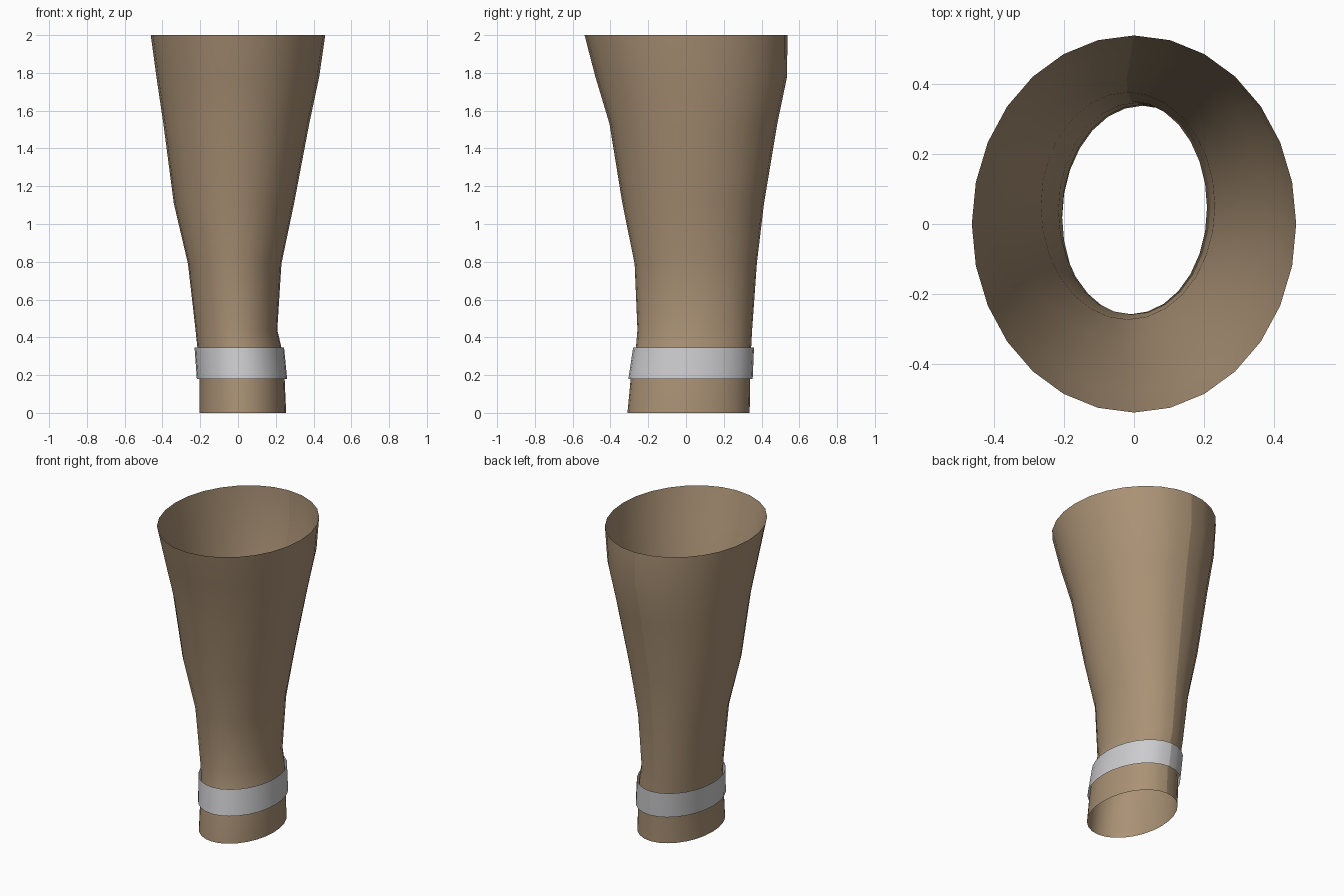
import bpy
import bmesh
from math import sin, cos, tau

SIDES = 28

cube = bpy.data.objects.get("Cube")
if cube:
    bpy.data.objects.remove(cube, do_unlink=True)


def make_material(name, rgb):
    mat = bpy.data.materials.new(name)
    colour = (*rgb, 1.0)
    mat.diffuse_color = colour
    mat.use_nodes = True
    bsdf = mat.node_tree.nodes["Principled BSDF"]
    bsdf.inputs["Base Color"].default_value = colour
    bsdf.inputs["Roughness"].default_value = 0.8
    return mat


def loft(name, rings, mat):
    """Open tube through elliptical rings given as (z, left x, right x, front y, back y)."""
    bm = bmesh.new()
    loops = []
    for z, x0, x1, y0, y1 in rings:
        cx, cy = (x0 + x1) / 2, (y0 + y1) / 2
        rx, ry = (x1 - x0) / 2, (y1 - y0) / 2
        loops.append([bm.verts.new((cx + rx * sin(tau * i / SIDES),
                                    cy + ry * cos(tau * i / SIDES), z))
                      for i in range(SIDES)])
    for low, high in zip(loops, loops[1:]):
        for i in range(SIDES):
            j = (i + 1) % SIDES
            face = bm.faces.new((low[j], low[i], high[i], high[j]))
            face.smooth = True
        # Seam down the middle of the back
        bm.edges.get((low[0], high[0])).smooth = False
    mesh = bpy.data.meshes.new(name)
    bm.to_mesh(mesh)
    bm.free()
    mesh.materials.append(mat)
    obj = bpy.data.objects.new(name, mesh)
    bpy.context.collection.objects.link(obj)
    return obj


tan = make_material("tan_cloth", (0.40, 0.285, 0.178))
grey = make_material("light_grey_band", (0.60, 0.60, 0.615))

# Flared sleeve, open at both ends
loft("sleeve", [
    (0.00, -0.205, 0.255, -0.31, 0.337),
    (0.18, -0.205, 0.247, -0.293, 0.34),
    (0.345, -0.215, 0.23, -0.265, 0.345),
    (0.44, -0.225, 0.208, -0.257, 0.35),
    (0.79, -0.265, 0.23, -0.272, 0.375),
    (1.11, -0.34, 0.297, -0.337, 0.413),
    (1.53, -0.395, 0.377, -0.405, 0.483),
    (1.78, -0.432, 0.43, -0.48, 0.535),
    (2.00, -0.462, 0.462, -0.537, 0.537),
], tan)

# Band around the narrow end
loft("band", [
    (0.18, -0.218, 0.26, -0.305, 0.353),
    (0.345, -0.23, 0.244, -0.28, 0.36),
], grey)
